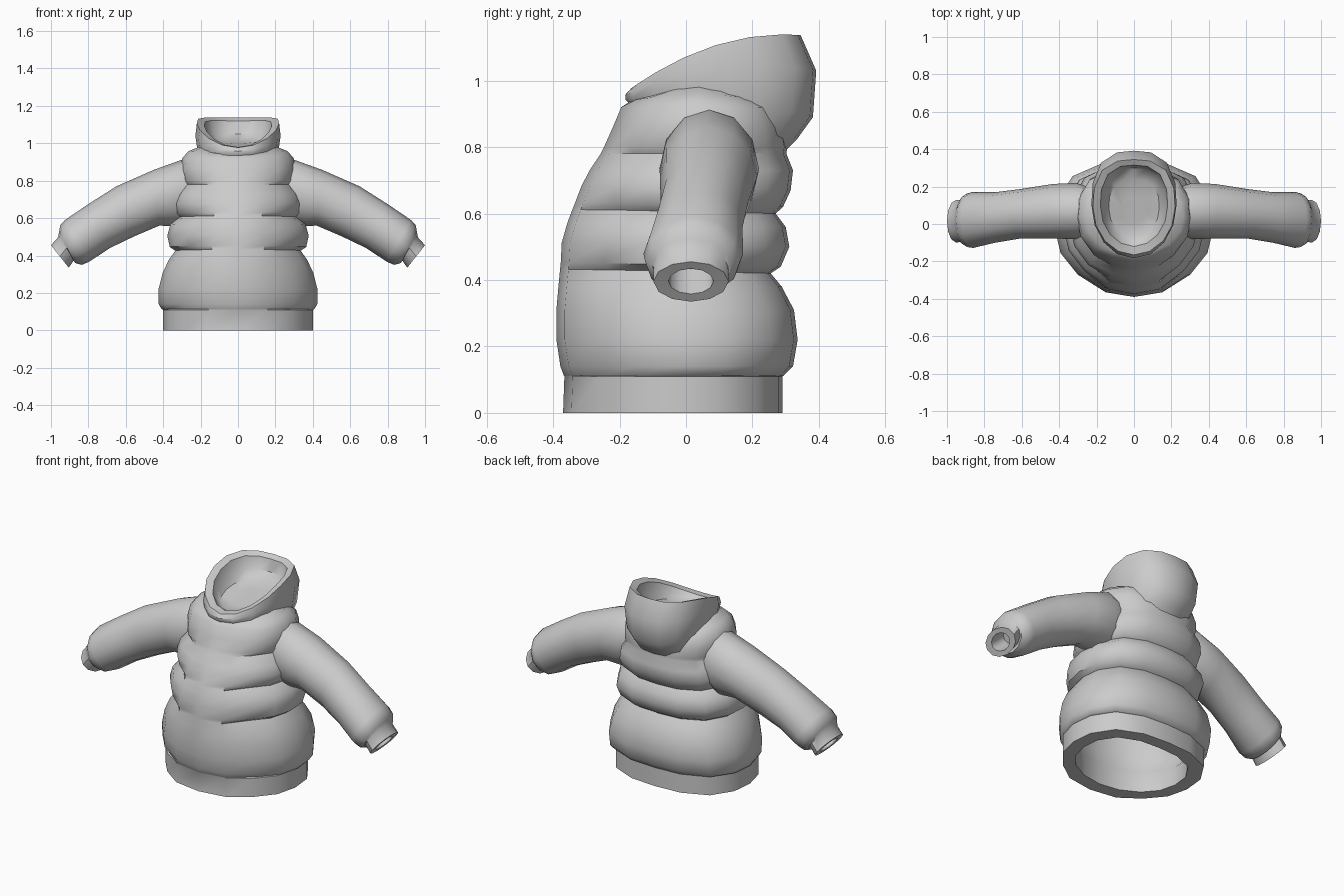
import bpy, bmesh, math
from mathutils import Vector

grey = bpy.data.materials.new("light grey cloth")
grey.diffuse_color = (0.6, 0.6, 0.6, 1)


def loft(name, rings):
    """Skin a list of equal-length rings and cap both ends."""
    bm = bmesh.new()
    loops = [[bm.verts.new(p) for p in r] for r in rings]
    n = len(loops[0])
    for a, b in zip(loops, loops[1:]):
        for i in range(n):
            j = (i + 1) % n
            bm.faces.new((a[i], a[j], b[j], b[i]))
    bm.faces.new(loops[0])
    bm.faces.new(loops[-1])
    bmesh.ops.recalc_face_normals(bm, faces=bm.faces)
    me = bpy.data.meshes.new(name)
    bm.to_mesh(me)
    bm.free()
    me.materials.append(grey)
    ob = bpy.data.objects.new(name, me)
    bpy.context.collection.objects.link(ob)
    bpy.ops.object.select_all(action='DESELECT')
    ob.select_set(True)
    bpy.context.view_layer.objects.active = ob
    bpy.ops.object.shade_smooth_by_angle(angle=math.radians(42))
    return ob


def ring(w, yf, yb, zf, zb, bulge=0.0, square=2.7, n=16):
    """Ring from front point to back point, squarer at the back;
    bulge lifts its sides."""
    pts = []
    for i in range(n):
        t = 2 * math.pi * i / n
        s, c = math.sin(t), -math.cos(t)
        e = square if c > 0 else 2.0
        f = (abs(s) ** e + abs(c) ** e) ** (-1 / e)
        s, c = s * f, c * f
        k = (1 + c) / 2
        pts.append(Vector((w * s, yf + (yb - yf) * k,
                           zf + (zb - zf) * k + bulge * 4 * k * (1 - k))))
    return pts


# Quilted body: height, half width, front y, back y, placket y
body_rows = [
    (0.00, .400, -.355, .290, -.370),
    (0.11, .400, -.355, .290, -.366),
    (0.113, .408, -.335, .295, -.368),
    (0.14, .424, -.360, .322, -.378),
    (0.22, .425, -.375, .336, -.390),
    (0.31, .402, -.375, .325, -.390),
    (0.38, .368, -.355, .288, -.384),
    (0.42, .335, -.310, .255, -.379),
    (0.44, .365, -.335, .285, -.377),
    (0.50, .378, -.345, .311, -.374),
    (0.56, .362, -.330, .300, -.357),
    (0.60, .315, -.275, .270, -.342),
    (0.62, .335, -.300, .292, -.334),
    (0.67, .345, -.312, .315, -.315),
    (0.73, .328, -.295, .322, -.290),
    (0.78, .290, -.235, .302, -.257),
    (0.80, .300, -.250, .305, -.247),
    (0.86, .308, -.230, .294, -.220),
    (0.92, .298, -.200, .270, -.195),
]
# Inner lining, from the neck down to the hem, following the quilting
lining = [(.86, .12, -.10, .16), (.82, .22, -.16, .21), (.70, .27, -.23, .24),
          (.60, .25, -.24, .20), (.50, .30, -.29, .235), (.42, .27, -.29, .19),
          (.31, .325, -.31, .245), (.20, .345, -.31, .255),
          (.13, .335, -.295, .235), (.11, .32, -.29, .215), (0, .32, -.29, .215)]
rings = [ring(w, yf, yb, z, z) for z, w, yf, yb in lining]
for z, w, yf, yb, yp in body_rows:
    # Seam levels rise slightly towards the front above the waist
    rise = .012 if .4 < z < .7 else 0
    r = ring(w, yf, yb, z + rise, z)
    # Smooth front placket runs over the seams
    half = .165 - .06 * z
    r[0].y = yp
    r[1].x, r[1].y = half, yp + .025
    r[-1].x, r[-1].y = -half, yp + .025
    rings.append(r)
# Shoulder top dipping into the neck
rings += [ring(.265, -.165, .235, .94, .94, .018, 2.3),
          ring(.20, -.11, .19, .95, .95, .034, 2.2),
          ring(.14, -.07, .14, .90, .90)]
loft("jacket_body", rings)

# Hood collar: outside, rolled rim, inside with raised padded floor
loft("hood", [
    ring(.180, -.150, .290, .900, .780),
    ring(.198, -.170, .335, .930, .825),
    ring(.214, -.182, .382, .943, .890, .030),
    ring(.228, -.183, .392, .957, 1.030, .045),
    ring(.220, -.165, .345, .977, 1.137, .050),
    ring(.180, -.120, .315, .980, 1.120, .045),
    ring(.165, -.100, .300, .965, 1.050, .030),
    ring(.135, -.070, .240, .955, 1.010, .010),
    ring(.070, .000, .140, .960, 1.000)])

# Sleeve: upper x, z, lower x, z, centre y, half depth
sleeve_rows = [
    (.22, .90, .22, .60, .070, .120),
    (.30, .912, .32, .555, .070, .150),
    (.45, .858, .42, .560, .068, .146),
    (.65, .770, .560, .500, .055, .132),
    (.80, .675, .685, .440, .035, .135),
    (.925, .590, .795, .367, .022, .150),
    (.950, .562, .835, .350, .020, .143),
    (.957, .525, .872, .360, .018, .120),
    (.962, .497, .872, .382, .015, .112),
    (1.00, .455, .905, .335, .015, .113),
    (.982, .434, .922, .358, .015, .068),
    (.900, .505, .840, .433, .015, .066),
]
for side, label in ((1, "left"), (-1, "right")):
    rings = []
    for ux, uz, lx, lz, cy, ry in sleeve_rows:
        r = []
        for i in range(12):
            t = 2 * math.pi * i / 12
            k = (1 + math.cos(t)) / 2
            r.append(Vector((side * (lx + (ux - lx) * k),
                             cy + ry * math.sin(t), lz + (uz - lz) * k)))
        rings.append(r)
    loft(label + "_sleeve", rings)
